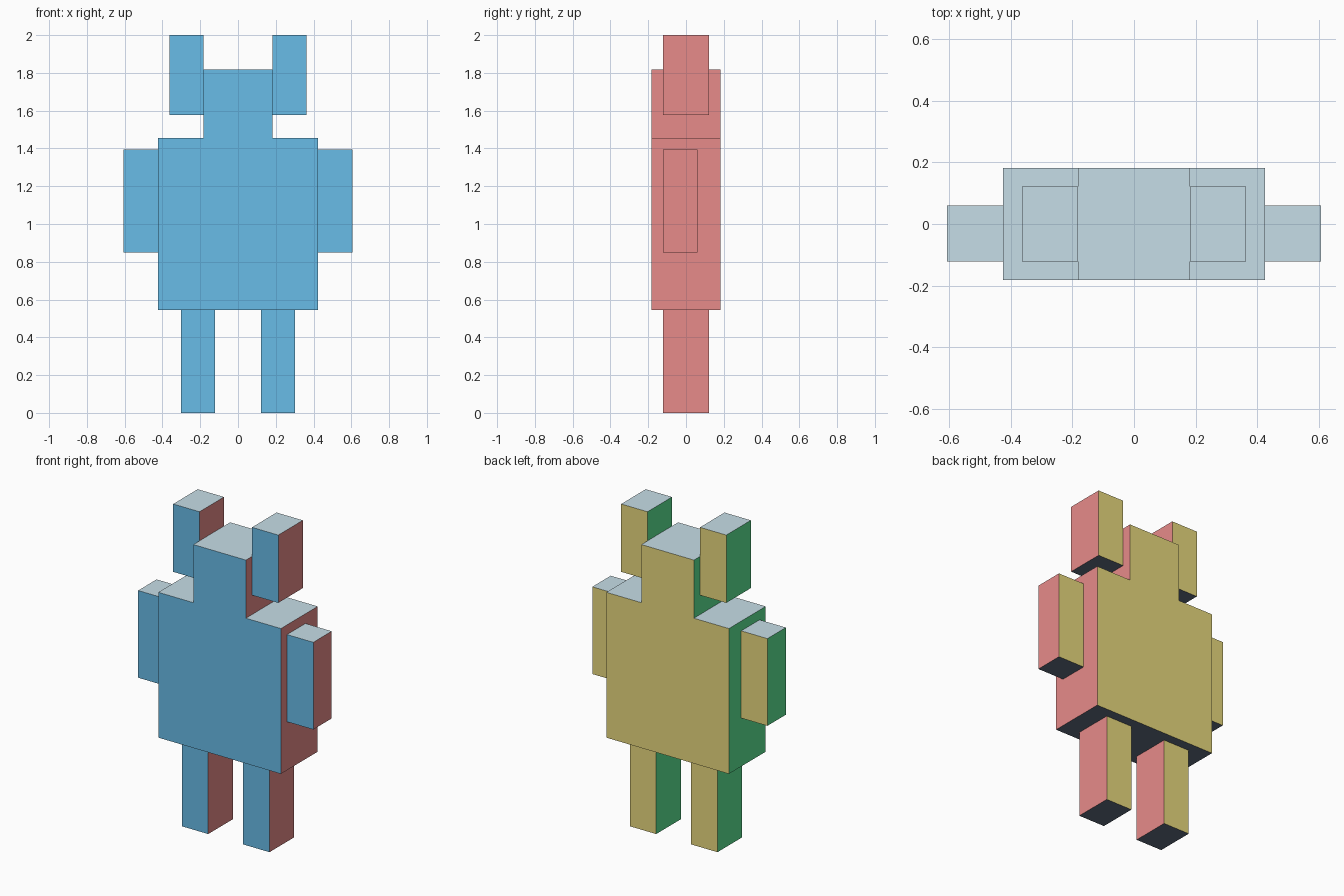
import bpy
import bmesh
from mathutils import Vector

cube = bpy.data.objects.get("Cube")
if cube:
    bpy.data.objects.remove(cube, do_unlink=True)

U = 2 / 33  # one grid unit: the figure is 33 units tall


def linear(c):
    c /= 255
    return c / 12.92 if c <= 0.04045 else ((c + 0.055) / 1.055) ** 2.4


def make_material(name, rgb):
    mat = bpy.data.materials.new(name)
    col = (*[linear(c) for c in rgb], 1)
    mat.diffuse_color = col
    mat.use_nodes = True
    bsdf = next(n for n in mat.node_tree.nodes if n.type == 'BSDF_PRINCIPLED')
    bsdf.inputs["Base Color"].default_value = col
    return mat


# One colour for each facing direction
SIDES = [
    (Vector((0, -1, 0)), make_material("front blue", (112, 201, 247))),
    (Vector((0, 1, 0)), make_material("back yellow", (250, 234, 136))),
    (Vector((1, 0, 0)), make_material("left red", (248, 150, 148))),
    (Vector((-1, 0, 0)), make_material("right green", (97, 243, 155))),
    (Vector((0, 0, 1)), make_material("top pale blue", (208, 232, 242))),
    (Vector((0, 0, -1)), make_material("bottom slate", (96, 109, 128))),
]


def extruded_part(name, profile, y0, y1):
    """Extrude an x-z outline from y0 to y1 and colour faces by direction."""
    bm = bmesh.new()
    face = bm.faces.new([bm.verts.new((x * U, y0 * U, z * U)) for x, z in profile])
    ext = bmesh.ops.extrude_face_region(bm, geom=[face])
    verts = [g for g in ext["geom"] if isinstance(g, bmesh.types.BMVert)]
    bmesh.ops.translate(bm, verts=verts, vec=(0, (y1 - y0) * U, 0))
    bmesh.ops.recalc_face_normals(bm, faces=bm.faces)
    bm.normal_update()
    for f in bm.faces:
        f.material_index = max(range(6), key=lambda i: f.normal.dot(SIDES[i][0]))
    mesh = bpy.data.meshes.new(name)
    bm.to_mesh(mesh)
    bm.free()
    for _, mat in SIDES:
        mesh.materials.append(mat)
    obj = bpy.data.objects.new(name, mesh)
    bpy.context.collection.objects.link(obj)
    return obj


def box_pair(name, x0, x1, y0, y1, z0, z1):
    """A box on each side of the body."""
    for side, s in (("left", 1), ("right", -1)):
        a, b = sorted((s * x0, s * x1))
        extruded_part(f"{side}_{name}", [(a, z0), (b, z0), (b, z1), (a, z1)], y0, y1)


# Torso and head in one flush outline
extruded_part("torso_and_head",
              [(-7, 9), (7, 9), (7, 24), (3, 24), (3, 30), (-3, 30), (-3, 24), (-7, 24)],
              -3, 3)

# Limbs and ears
box_pair("leg", 2, 5, -2, 2, 0, 9)
box_pair("arm", 7, 10, -2, 1, 14, 23)
box_pair("ear", 3, 6, -2, 2, 26, 33)
